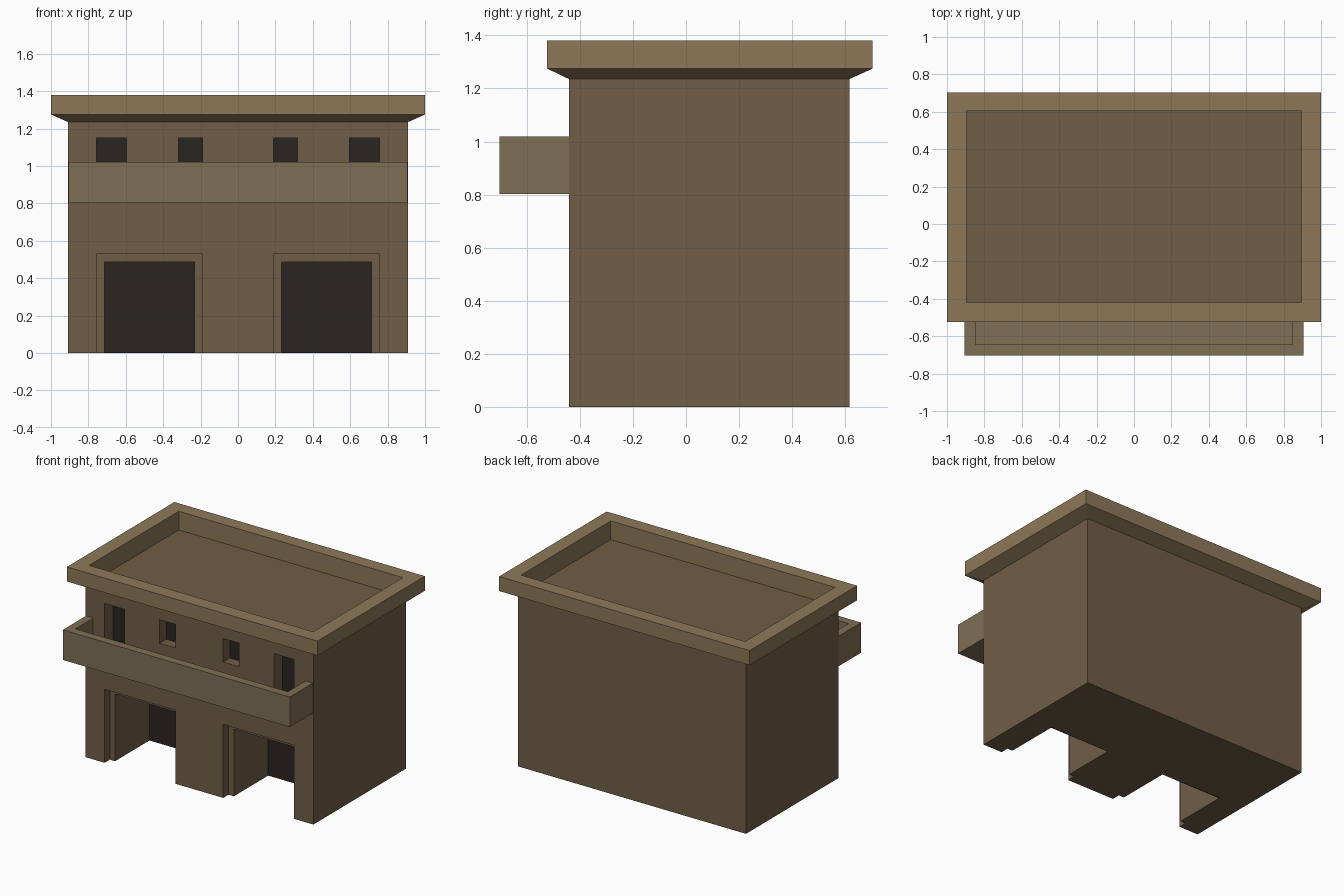
import bpy, bmesh

if "Cube" in bpy.data.objects:
    bpy.data.objects.remove(bpy.data.objects["Cube"])


def material(name, rgb):
    m = bpy.data.materials.new(name)
    m.diffuse_color = (*rgb, 1)
    m.use_nodes = True
    m.node_tree.nodes["Principled BSDF"].inputs["Base Color"].default_value = m.diffuse_color
    return m


WALL = material("clay_wall", (0.165, 0.112, 0.063))
TRIM = material("pale_trim", (0.27, 0.19, 0.098))
PARAPET = material("balcony_clay", (0.215, 0.16, 0.09))
DARK = material("dark_opening", (0.022, 0.018, 0.015))


def loft(name, rects, mat, cap_start=True, cap_end=True):
    """Stack of rectangles (x0, x1, y0, y1, z) joined into one skin."""
    bm = bmesh.new()
    rings = [[bm.verts.new(p) for p in ((x0, y0, z), (x1, y0, z), (x1, y1, z), (x0, y1, z))]
             for x0, x1, y0, y1, z in rects]
    for a, b in zip(rings, rings[1:]):
        for i in range(4):
            j = (i + 1) % 4
            bm.faces.new((a[i], a[j], b[j], b[i]))
    if cap_start:
        bm.faces.new(rings[0][::-1])
    if cap_end:
        bm.faces.new(rings[-1])
    me = bpy.data.meshes.new(name)
    bm.to_mesh(me)
    bm.free()
    ob = bpy.data.objects.new(name, me)
    bpy.context.collection.objects.link(ob)
    me.materials.append(mat)
    return ob


def box(name, x0, x1, y0, y1, z0, z1, mat):
    return loft(name, [(x0, x1, y0, y1, z0), (x0, x1, y0, y1, z1)], mat)


def cut(target, *bounds):
    """Subtract a box and remove the helper."""
    cutter = box("cutter", *bounds, target.data.materials[0])
    cutter.hide_render = True
    mod = target.modifiers.new("cut", 'BOOLEAN')
    mod.operation, mod.solver, mod.object = 'DIFFERENCE', 'EXACT', cutter
    bpy.context.view_layer.objects.active = target
    bpy.ops.object.modifier_apply(modifier=mod.name)
    bpy.data.objects.remove(cutter)


FRONT, BACK, TOP = -0.44, 0.615, 1.235
body = box("house_body", -0.91, 0.91, FRONT, BACK, 0, TOP, WALL)


def opening(name, xa, xb, z0, z1, depth, cut_z0=None):
    """Recess in the front wall on both sides, with a dark back panel."""
    for side, s in (("left", -1), ("right", 1)):
        x0, x1 = sorted((s * xa, s * xb))
        y = FRONT + depth
        cut(body, x0, x1, FRONT - 0.2, y, z0 if cut_z0 is None else cut_z0, z1)
        if name:
            box(f"{name}_{side}", x0, x1, y - 0.004, y + 0.004, z0, z1, DARK)


# Ground floor doorways: shallow surround, then deep bay
opening(None, 0.19, 0.757, 0, 0.53, 0.06, -0.2)
opening("doorway_back", 0.233, 0.715, 0, 0.485, 0.455, -0.2)
# Upper doors onto the balcony and small windows
opening("balcony_door", 0.597, 0.757, 0.84, 1.15, 0.10)
opening("small_window", 0.19, 0.317, 0.98, 1.15, 0.08)

# Balcony: tray with a solid parapet
balcony = box("balcony", -0.906, 0.906, -0.703, FRONT, 0.803, 1.02, PARAPET)
cut(balcony, -0.848, 0.848, -0.643, FRONT + 0.2, 0.84, 1.3)

# Flared roof parapet and sunken deck
loft("roof_parapet", [(-0.91, 0.91, FRONT, BACK, TOP),
                      (-1, 1, -0.523, 0.703, 1.275),
                      (-1, 1, -0.523, 0.703, 1.38),
                      (-0.895, 0.895, -0.42, 0.603, 1.38),
                      (-0.895, 0.895, -0.42, 0.603, 1.24)], TRIM, False, False)
box("roof_deck", -0.9, 0.9, -0.425, 0.608, 1.225, 1.245, WALL)
